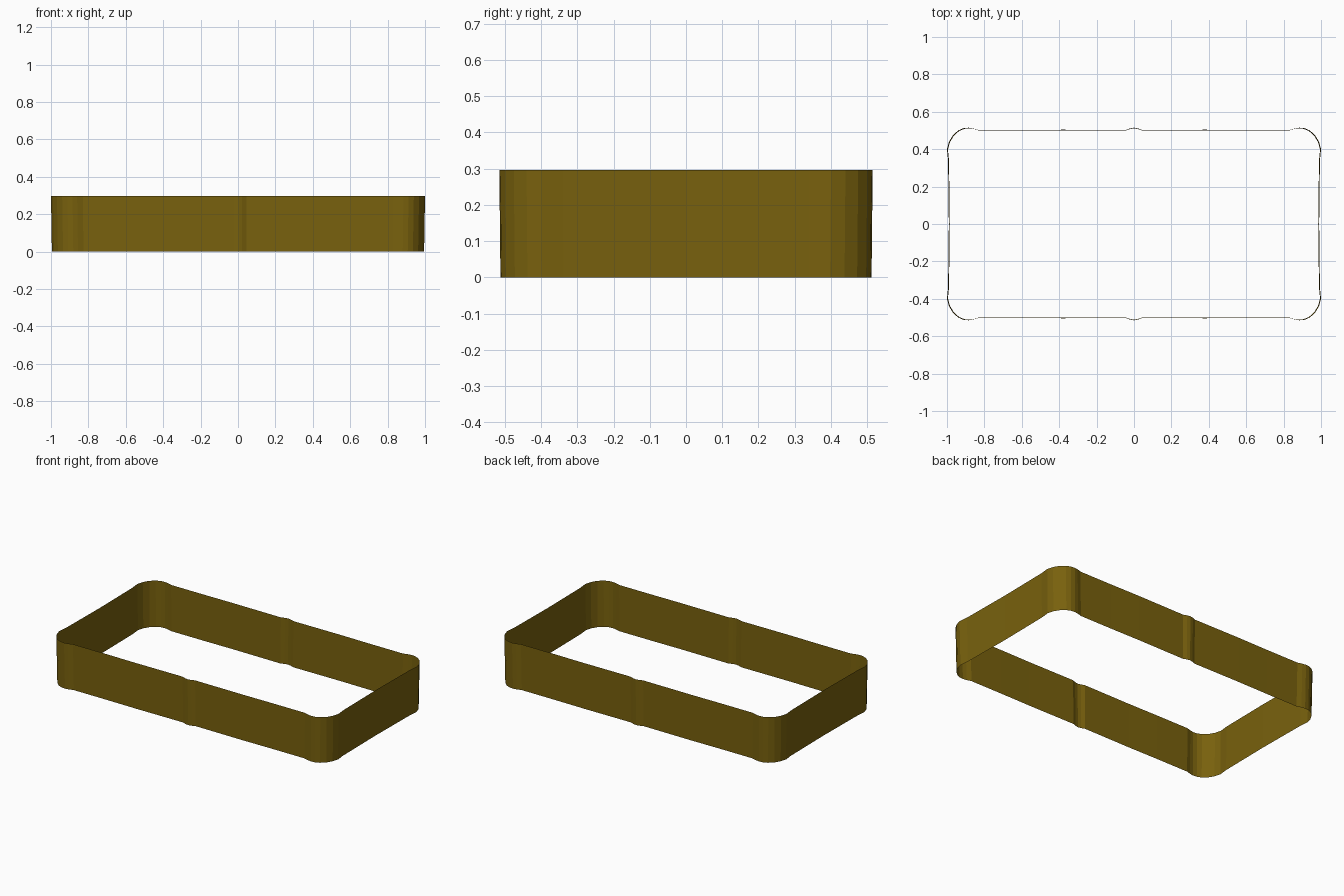
import bpy, bmesh

if "Cube" in bpy.data.objects:
    bpy.data.objects.remove(bpy.data.objects["Cube"])

HEIGHT = 0.297

# Quarter outline from the side middle, round the corner, to the front bump
quarter = [(0.99, 0.0), (0.991, 0.08), (0.994, 0.34), (1.0, 0.40), (0.989, 0.44),
           (0.968, 0.475), (0.94, 0.50), (0.912, 0.512), (0.885, 0.515),
           (0.86, 0.511), (0.83, 0.502), (0.60, 0.502), (0.38, 0.504),
           (0.045, 0.502), (0.022, 0.511), (0.0, 0.515)]

# Mirror the quarter into a closed outline
half = quarter + [(-x, y) for x, y in reversed(quarter[:-1])]
outline = half + [(-x, -y) for x, y in half[1:-1]]

# Thin open band, tapering slightly towards the bottom
bm = bmesh.new()
low = [bm.verts.new((x * 0.995, y * 0.994, 0)) for x, y in outline]
high = [bm.verts.new((x, y, HEIGHT)) for x, y in outline]
n = len(outline)
for i in range(n):
    j = (i + 1) % n
    bm.faces.new((low[i], low[j], high[j], high[i]))
mesh = bpy.data.meshes.new("wall_band")
bm.to_mesh(mesh)
bm.free()
band = bpy.data.objects.new("wall_band", mesh)
bpy.context.collection.objects.link(band)

# Dark gold colour
mat = bpy.data.materials.new("dark_gold")
mat.diffuse_color = (0.19, 0.12, 0.004, 1)
mat.use_nodes = True
mat.node_tree.nodes["Principled BSDF"].inputs["Base Color"].default_value = mat.diffuse_color
mesh.materials.append(mat)
